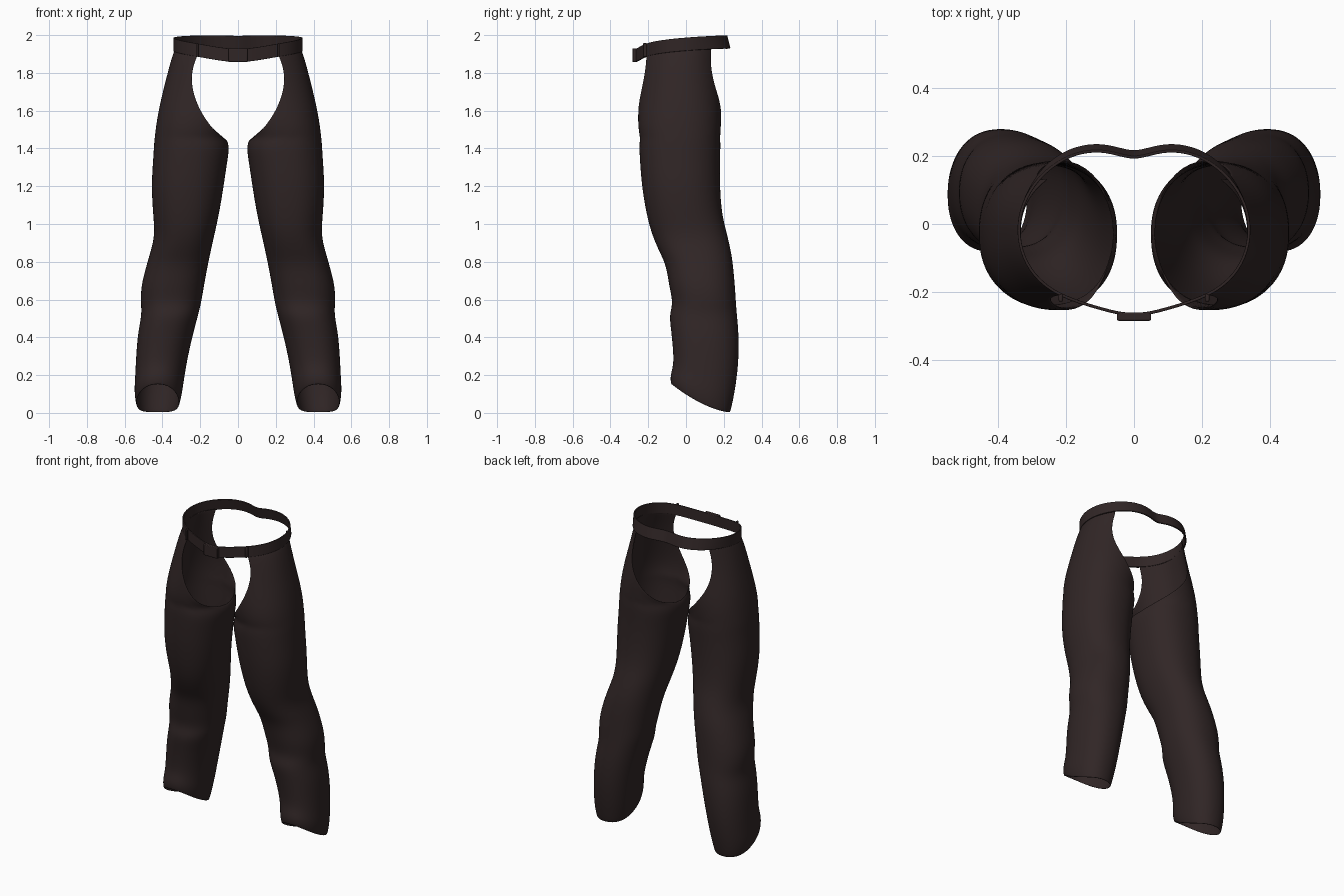
import bpy, bmesh, math

cube = bpy.data.objects.get("Cube")
if cube:
    bpy.data.objects.remove(cube, do_unlink=True)

leather = bpy.data.materials.new("dark_brown_leather")
leather.use_nodes = True
leather.diffuse_color = (0.03, 0.019, 0.019, 1)
leather.node_tree.nodes["Principled BSDF"].inputs["Base Color"].default_value = leather.diffuse_color

COLUMNS = 32
FULLNESS = 0.9

# Leg sections: height, inner x, outer x, front y, back y
LOWER = [
    (0, .31, .54, -.08, .235), (.07, .295, .55, -.085, .25),
    (.15, .285, .545, -.065, .265), (.28, .265, .54, -.07, .28),
    (.42, .235, .53, -.08, .28), (.52, .21, .51, -.09, .27),
    (.58, .195, .515, -.068, .265), (.67, .18, .515, -.09, .26),
    (.78, .16, .485, -.105, .25), (.85, .145, .465, -.14, .24),
    (.94, .125, .44, -.18, .22), (1.05, .1, .45, -.21, .19),
    (1.2, .075, .46, -.235, .18), (1.34, .055, .45, -.245, .18),
    (1.43, .04, .445, -.25, .185),
]
# Hip panels: the same, then x of the front and back cut edges
UPPER = [
    (1.47, .03, .44, -.255, .19, .1, .09),
    (1.55, 0, .43, -.26, .195, .17, .18),
    (1.65, -.07, .41, -.255, .195, .225, .26),
    (1.75, -.15, .385, -.25, .19, .25, .29),
    (1.85, -.25, .36, -.25, .19, .24, .28),
    (1.93, -.32, .335, -.25, .2, .21, .25),
]


def signed_power(value, power):
    return math.copysign(abs(value) ** power, value)


def edge_angle(x, cx, rx):
    """Angle around the section at which the panel is cut."""
    u = max(-1, min(1, (x - cx) / rx))
    return math.acos(signed_power(u, 1 / FULLNESS))


def leg_row(z, x_in, x_out, y_front, y_back, cut_front=None, cut_back=None):
    cx, rx = (x_in + x_out) / 2, (x_out - x_in) / 2
    cy, ry = (y_front + y_back) / 2, (y_back - y_front) / 2
    start = -math.pi if cut_front is None else -edge_angle(cut_front, cx, rx)
    end = math.pi if cut_back is None else edge_angle(cut_back, cx, rx)
    row = []
    for i in range(COLUMNS + 1):
        a = start + (end - start) * i / COLUMNS
        x = cx + rx * signed_power(math.cos(a), FULLNESS)
        y = cy + ry * signed_power(math.sin(a), FULLNESS)
        # Hem rises to the front, waist rises to the back
        forward = max(0, (y_back - y) / (y_back - y_front))
        hem = .15 * forward ** 1.6 * max(0, 1 - z / .5)
        waist = max(0, z - 1.8) * y
        row.append((x, y, z + hem + waist))
    return row


def finish(obj, thickness, levels):
    obj.data.materials.append(leather)
    if thickness:
        solid = obj.modifiers.new("thickness", "SOLIDIFY")
        solid.thickness = thickness
        solid.offset = -1
    if levels:
        sub = obj.modifiers.new("smooth", "SUBSURF")
        sub.levels = sub.render_levels = levels
    bpy.ops.object.select_all(action="DESELECT")
    obj.select_set(True)
    bpy.context.view_layer.objects.active = obj
    bpy.ops.object.shade_smooth_by_angle(angle=math.radians(50))


def loft(name, rows, side=1, closed=False, thickness=.007, levels=2):
    bm = bmesh.new()
    grid = [[bm.verts.new((side * x, y, z)) for x, y, z in row] for row in rows]
    for low, high in zip(grid, grid[1:]):
        count = len(low)
        for i in range(count if closed else count - 1):
            j = (i + 1) % count
            quad = [low[i], low[j], high[j], high[i]]
            bm.faces.new(quad if side > 0 else quad[::-1])
    bmesh.ops.remove_doubles(bm, verts=bm.verts, dist=.0005)
    mesh = bpy.data.meshes.new(name)
    bm.to_mesh(mesh)
    bm.free()
    obj = bpy.data.objects.new(name, mesh)
    bpy.context.collection.objects.link(obj)
    finish(obj, thickness, levels)
    return obj


def box(name, location, size):
    bpy.ops.mesh.primitive_cube_add(size=1, location=location)
    obj = bpy.context.object
    obj.name = name
    obj.scale = size
    bpy.ops.object.transform_apply(location=False, rotation=False, scale=True)
    bevel = obj.modifiers.new("soft_edges", "BEVEL")
    bevel.width = .004
    bevel.segments = 2
    finish(obj, 0, 0)


# Legs with open hips
leg_rows = [leg_row(*section) for section in LOWER + UPPER]
loft("left_leg", leg_rows, 1)
loft("right_leg", leg_rows, -1)

# Waist belt: half path from back to front, with top height
HALF_BELT = [
    (0, .195, 1.995), (.05, .21, 2), (.11, .222, 2), (.19, .208, 2),
    (.27, .155, 1.997), (.325, .08, 1.993), (.346, 0, 1.987),
    (.338, -.08, 1.98), (.3, -.155, 1.97), (.225, -.215, 1.957),
    (.1, -.253, 1.935), (.04, -.268, 1.928), (0, -.27, 1.927),
]
path = [(-x, y, z) for x, y, z in HALF_BELT]
path += [point for point in HALF_BELT[-2:0:-1]]
belt_rows = []
for drop in (.07, .067, .035, .003, 0):
    flare = .25 * drop
    belt_rows.append([(x, y + (flare if y > .1 else 0), z - drop) for x, y, z in path])
loft("waist_belt", belt_rows, closed=True, thickness=.009)

# Buckle and the two strap keepers beside it
box("front_buckle", (0, -.272, 1.893), (.1, .024, .072))
for side, label in ((1, "left"), (-1, "right")):
    box(label + "_strap_keeper", (side * .215, -.217, 1.922), (.012, .022, .07))
